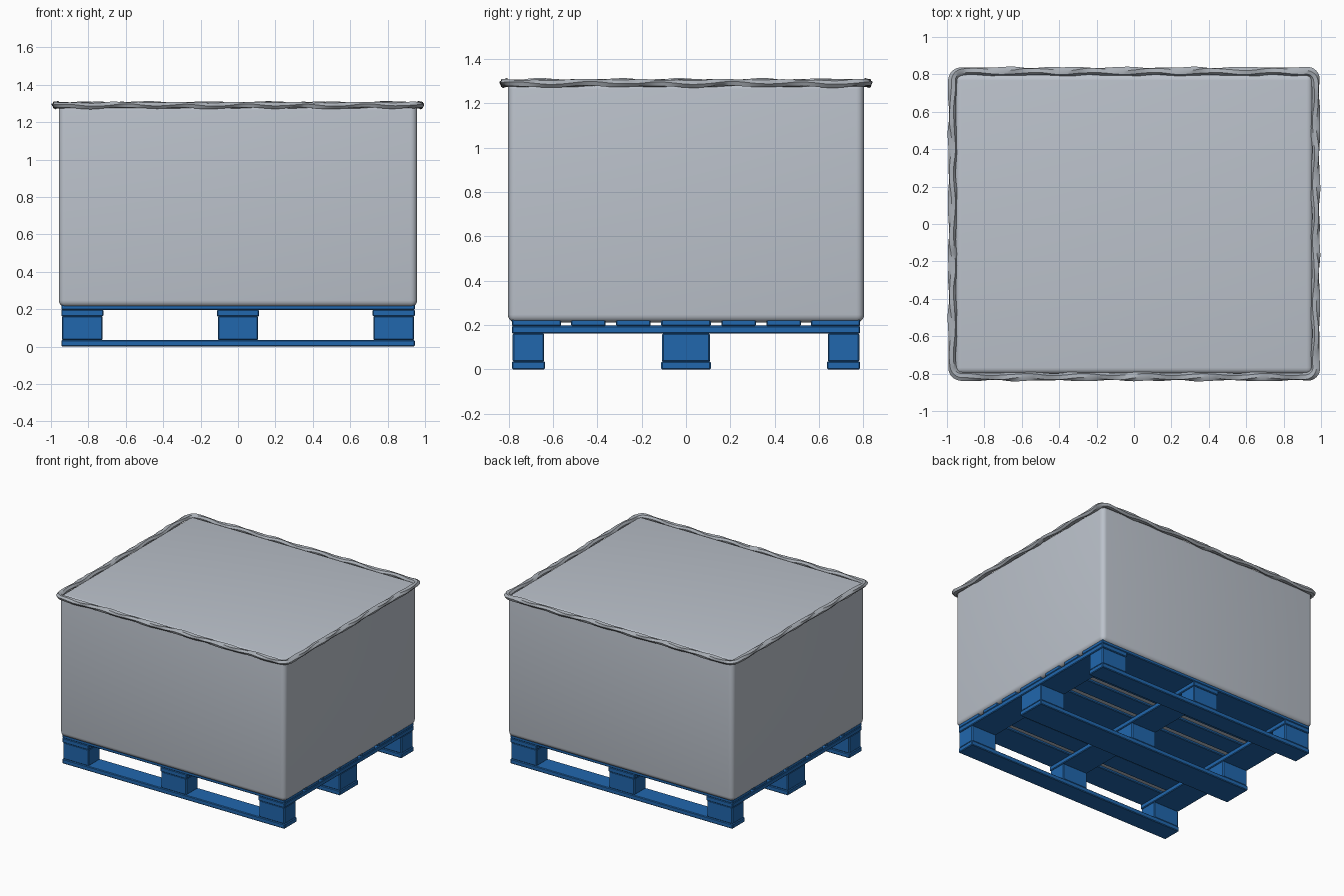
import bpy, bmesh, math
from mathutils import Vector

if "Cube" in bpy.data.objects:
    bpy.data.objects.remove(bpy.data.objects["Cube"])


def material(name, rgb):
    m = bpy.data.materials.new(name)
    m.diffuse_color = (*rgb, 1)
    m.use_nodes = True
    m.node_tree.nodes["Principled BSDF"].inputs["Base Color"].default_value = m.diffuse_color
    return m


BLUE = material("pallet blue", (0.015, 0.135, 0.42))
GREY = material("wrap grey", (0.50, 0.54, 0.60))
RIM = material("rim grey", (0.40, 0.43, 0.47))


def finish(name, bm, mat, smooth=35):
    bmesh.ops.recalc_face_normals(bm, faces=bm.faces)
    me = bpy.data.meshes.new(name)
    bm.to_mesh(me)
    bm.free()
    me.materials.append(mat)
    ob = bpy.data.objects.new(name, me)
    bpy.context.collection.objects.link(ob)
    bpy.ops.object.select_all(action='DESELECT')
    ob.select_set(True)
    bpy.context.view_layer.objects.active = ob
    bpy.ops.object.shade_smooth_by_angle(angle=math.radians(smooth))
    return ob


def box(name, x, y, z, mat, bevel, segments=1):
    bm = bmesh.new()
    bmesh.ops.create_cube(bm, size=1)
    for v in bm.verts:
        v.co = Vector([(r[0] + r[1]) / 2 + c * (r[1] - r[0]) for c, r in zip(v.co, (x, y, z))])
    bmesh.ops.bevel(bm, geom=bm.edges[:], offset=bevel, segments=segments,
                    profile=0.5, affect='EDGES')
    return finish(name, bm, mat, 50 if segments > 1 else 25)


# Pallet: runners, blocks, cross boards, deck boards
runner_y = [(-0.785, -0.635), (-0.112, 0.112), (0.635, 0.785)]
cross_x = [(-0.945, -0.72), (-0.112, 0.112), (0.72, 0.945)]
deck_y = [(-0.785, -0.563), (-0.518, -0.363), (-0.315, -0.16), (-0.112, 0.112),
          (0.16, 0.315), (0.363, 0.518), (0.563, 0.785)]
for i, y in enumerate(runner_y):
    box(f"bottom_runner_{i}", (-0.945, 0.945), y, (0, 0.036), BLUE, 0.005)
    for j, x in enumerate(cross_x):
        box(f"block_{i}_{j}", (x[0] + 0.004, x[1] - 0.004), (y[0] + 0.004, y[1] - 0.004),
            (0.034, 0.163), BLUE, 0.006)
for j, x in enumerate(cross_x):
    box(f"cross_board_{j}", x, (-0.785, 0.785), (0.161, 0.197), BLUE, 0.005)
for i, y in enumerate(deck_y):
    box(f"deck_board_{i}", (-0.945, 0.945), y, (0.195, 0.228), BLUE, 0.005)

# Wrapped load: softly rounded box
box("wrapped_load", (-0.958, 0.958), (-0.803, 0.803), (0.212, 1.298), GREY, 0.035, 5)


# Rim: a wavy gathered roll swept round a rounded rectangle
def rim_path(hx, hy, r, step=0.027, arc=8):
    pts = []
    corners = [(hx - r, hy - r, 0), (r - hx, hy - r, 90), (r - hx, r - hy, 180), (hx - r, r - hy, 270)]
    for k, (cx, cy, a0) in enumerate(corners):
        for s in range(arc + 1):
            a = math.radians(a0 + 90 * s / arc)
            n = Vector((math.cos(a), math.sin(a), 0))
            pts.append((Vector((cx, cy, 0)) + n * r, n))
        p = pts[-1][0]
        nx, ny, na = corners[(k + 1) % 4]
        n = Vector((round(math.cos(math.radians(na))), round(math.sin(math.radians(na))), 0))
        q = Vector((nx, ny, 0)) + n * r
        count = int((q - p).length / step)
        pts += [(p.lerp(q, s / count), n) for s in range(1, count)]
    return pts


path = rim_path(0.971, 0.816, 0.05)
total = sum((path[i][0] - path[i - 1][0]).length for i in range(len(path)))
bm = bmesh.new()
rings, dist = [], 0
for i, (p, n) in enumerate(path):
    if i:
        dist += (p - path[i - 1][0]).length
    t = math.tau * dist / total
    twist = 0.3 * math.sin(22 * t)
    ring = []
    for k in range(6):
        a = math.tau * k / 6 + twist
        rad = 0.021 + 0.003 * math.sin(22 * t + 2 * a) + 0.0015 * math.sin(35 * t + k)
        co = p + n * (rad * 1.05 * math.cos(a))
        co.z = 1.291 + 0.86 * rad * math.sin(a) + 0.0015 * math.sin(11 * t)
        ring.append(bm.verts.new(co))
    rings.append(ring)
for i in range(len(rings)):
    a, b = rings[i - 1], rings[i]
    for k in range(6):
        bm.faces.new((a[k], a[(k + 1) % 6], b[(k + 1) % 6], b[k]))
finish("wavy_rim", bm, RIM, 35)
